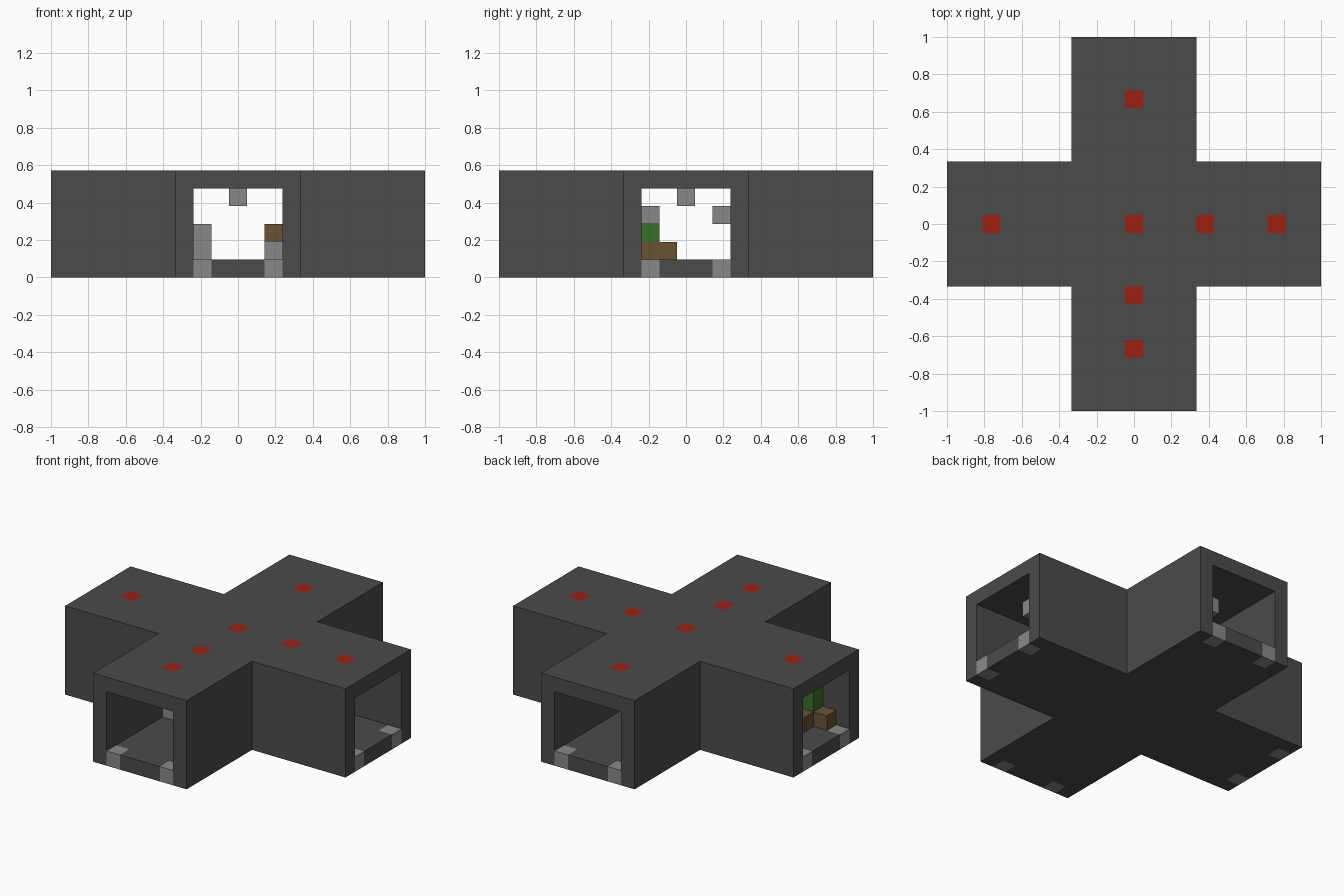
import bpy
import bmesh
from mathutils import Vector

cube = bpy.data.objects.get("Cube")
if cube:
    bpy.data.objects.remove(cube, do_unlink=True)

UNIT = 2 / 21      # block size; the cross is 21 blocks long
REACH = 10         # blocks from the centre to the end of an arm
HEIGHT = 6


def make_material(name, color):
    mat = bpy.data.materials.new(name)
    mat.use_nodes = True
    mat.diffuse_color = (*color, 1)
    mat.node_tree.nodes["Principled BSDF"].inputs["Base Color"].default_value = (*color, 1)
    return mat


dark_stone = make_material("dark stone", (0.07, 0.07, 0.07))
grey_stone = make_material("grey stone", (0.25, 0.25, 0.25))
red = make_material("red", (0.34, 0.014, 0.005))
brown = make_material("brown wood", (0.147, 0.085, 0.033))
green = make_material("leaf green", (0.04, 0.165, 0.025))

# Crossing corridors: a plus-shaped block with a plus-shaped passage
span = range(-REACH, REACH + 1)
shell = {(x, y, z) for x in span for y in span for z in range(HEIGHT)
         if min(abs(x), abs(y)) <= 3
         and not (min(abs(x), abs(y)) <= 2 and 0 < z < HEIGHT - 1)}

# Lights in the roof, each with a lamp hanging below
spots = [(-8, 0), (0, 0), (4, 0), (8, 0), (0, -7), (0, -4), (0, 7)]
roof_lights = {(x, y, HEIGHT - 1) for x, y in spots}
hanging_lamps = {(x, y, HEIGHT - 2) for x, y in spots}

# Pairs of pale blocks in the floor at every doorway
floor_blocks = set()
for end in (-REACH, REACH):
    for side in (-2, 2):
        floor_blocks |= {(end, side, 0), (side, end, 0)}

# Fittings along the passage walls
wall_lamps = {(4, -2, 3), (4, 2, 3)}
wall_pillar = {(-2, -4, 1), (-2, -4, 2)}
pedestal = {(2, -4, 1)}
chest = {(2, -4, 2)}
planter = {(-9, -2, 1), (-8, -2, 1), (-8, -1, 1)}
plant = {(-8, -2, 2), (-8, -2, 3)}

shell -= roof_lights | floor_blocks
parts = [
    ("corridor_shell", shell, dark_stone),
    ("roof_lights", roof_lights, red),
    ("hanging_lamps", hanging_lamps, grey_stone),
    ("doorway_floor_blocks", floor_blocks, grey_stone),
    ("wall_lamps", wall_lamps, grey_stone),
    ("wall_pillar", wall_pillar, grey_stone),
    ("pedestal", pedestal, grey_stone),
    ("chest", chest, brown),
    ("planter", planter, brown),
    ("plant", plant, green),
]
solid = set().union(*(cells for _, cells, _ in parts))


def build(name, cells, mat):
    """Make one object from the exposed sides of its blocks."""
    bm = bmesh.new()
    for cell in sorted(cells):
        middle = Vector(cell) + Vector((0, 0, 0.5))
        for axis in range(3):
            for sign in (-1, 1):
                normal = Vector((0, 0, 0))
                normal[axis] = sign
                if tuple(int(a + b) for a, b in zip(cell, normal)) in solid:
                    continue
                u = Vector((0, 0, 0))
                u[(axis + 1) % 3] = 0.5
                v = normal.cross(u)
                centre = middle + normal / 2
                ring = (-u - v, u - v, u + v, v - u)
                bm.faces.new([bm.verts.new((centre + c) * UNIT) for c in ring])
    bmesh.ops.remove_doubles(bm, verts=bm.verts, dist=UNIT / 100)
    mesh = bpy.data.meshes.new(name)
    bm.to_mesh(mesh)
    bm.free()
    mesh.materials.append(mat)
    bpy.context.collection.objects.link(bpy.data.objects.new(name, mesh))


for part in parts:
    build(*part)
